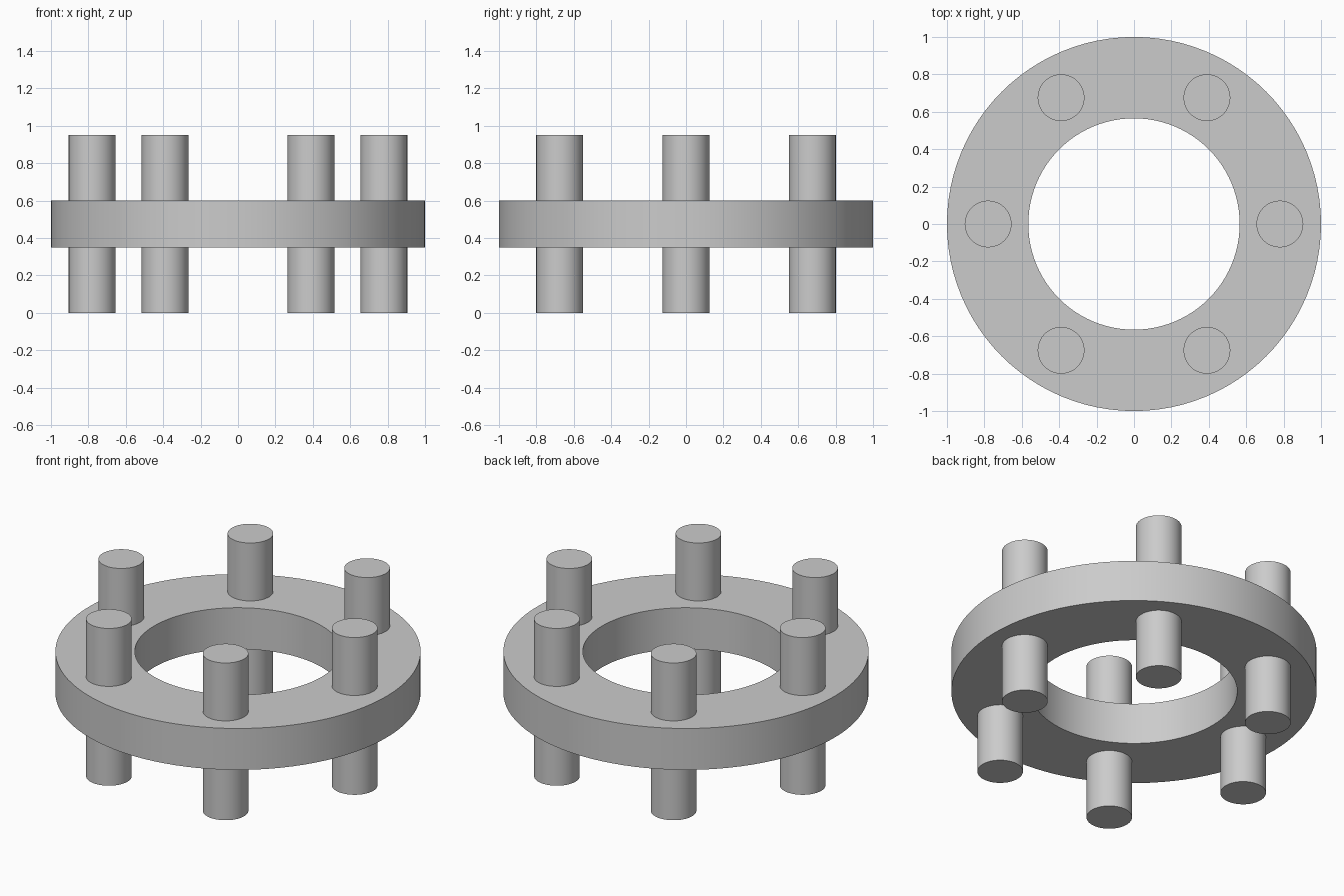
import bpy
import bmesh
from math import cos, sin, radians, tau

cube = bpy.data.objects.get("Cube")
if cube:
    bpy.data.objects.remove(cube, do_unlink=True)

grey = bpy.data.materials.new("plain grey")
grey.use_nodes = True
colour = (0.6, 0.6, 0.6, 1)
grey.diffuse_color = colour
grey.node_tree.nodes["Principled BSDF"].inputs["Base Color"].default_value = colour


def finish(obj):
    obj.data.materials.append(grey)
    bpy.ops.object.select_all(action="DESELECT")
    obj.select_set(True)
    bpy.context.view_layer.objects.active = obj
    bpy.ops.object.shade_smooth_by_angle(angle=radians(30))


def add_ring(name, outer, inner, bottom, top, sides):
    # Spin a rectangular section around the z axis
    bm = bmesh.new()
    section = [(inner, bottom), (outer, bottom), (outer, top), (inner, top)]
    loops = []
    for i in range(sides):
        a = tau * i / sides
        loops.append([bm.verts.new((r * cos(a), r * sin(a), z)) for r, z in section])
    for i, here in enumerate(loops):
        after = loops[(i + 1) % sides]
        for j in range(4):
            k = (j + 1) % 4
            bm.faces.new((here[j], after[j], after[k], here[k]))
    bmesh.ops.recalc_face_normals(bm, faces=bm.faces)
    mesh = bpy.data.meshes.new(name)
    bm.to_mesh(mesh)
    bm.free()
    obj = bpy.data.objects.new(name, mesh)
    bpy.context.collection.objects.link(obj)
    finish(obj)


# Flat ring
add_ring("flange_ring", 1.0, 0.565, 0.35, 0.6, 96)

# Six pins passing through the ring
PIN_CIRCLE, PIN_RADIUS, PIN_HEIGHT = 0.78, 0.125, 0.95
for i in range(6):
    a = tau * i / 6
    bpy.ops.mesh.primitive_cylinder_add(
        vertices=48, radius=PIN_RADIUS, depth=PIN_HEIGHT,
        location=(PIN_CIRCLE * cos(a), PIN_CIRCLE * sin(a), PIN_HEIGHT / 2))
    pin = bpy.context.object
    pin.name = f"pin_{i + 1}"
    finish(pin)
